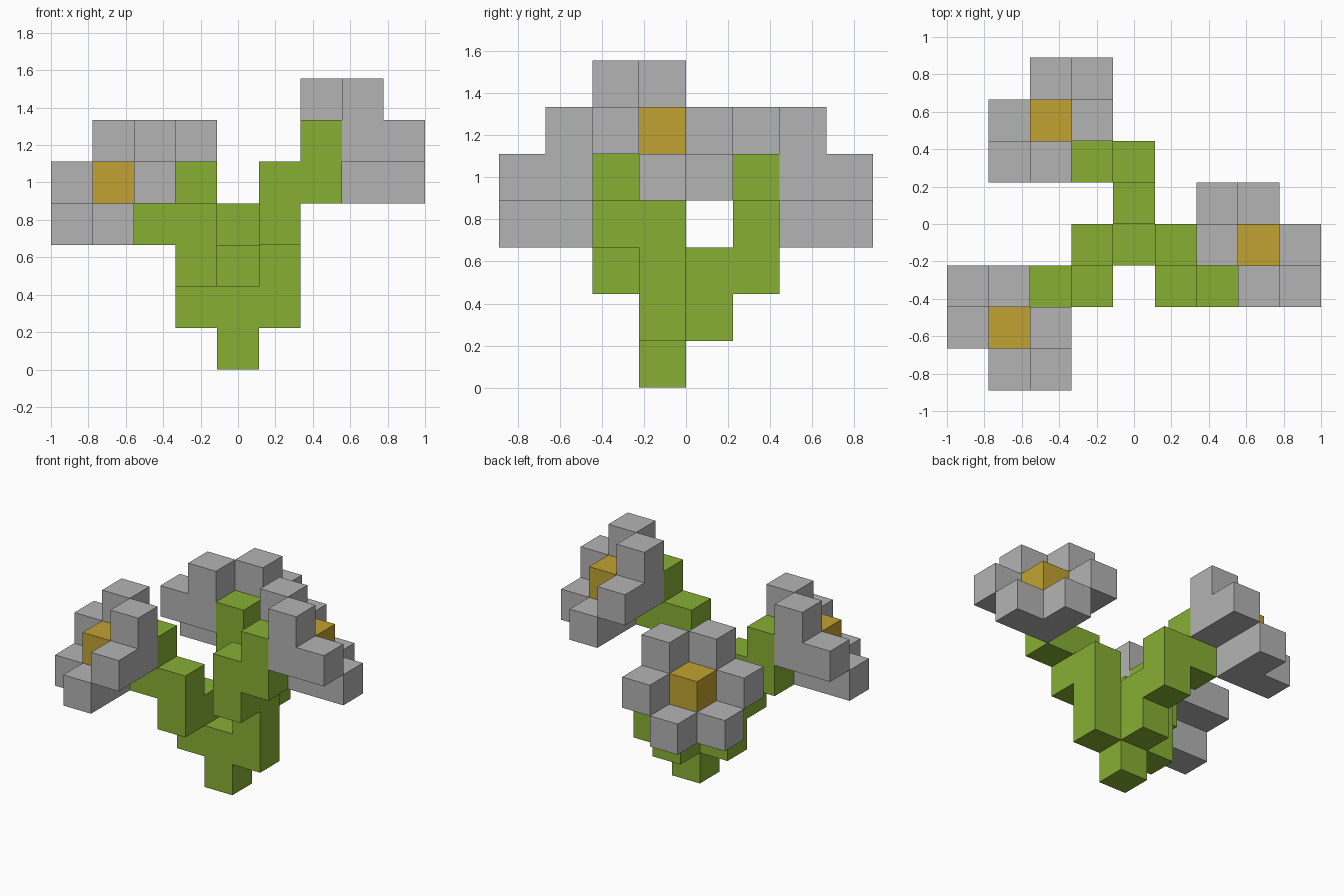
import bpy, bmesh
from mathutils import Vector

cube = bpy.data.objects.get("Cube")
if cube:
    bpy.data.objects.remove(cube, do_unlink=True)

U = 2 / 9                                # edge of one block
ORIGIN = Vector((-1, -8 / 9, 0))         # corner of block (0, 0, 0)


def material(name, rgb):
    m = bpy.data.materials.new(name)
    m.use_nodes = True
    m.diffuse_color = (*rgb, 1)
    bsdf = m.node_tree.nodes["Principled BSDF"]
    bsdf.inputs["Base Color"].default_value = (*rgb, 1)
    bsdf.inputs["Roughness"].default_value = 0.8
    return m


GREEN = material("leaf green", (0.242, 0.429, 0.034))
GREY = material("petal grey", (0.456, 0.456, 0.456))
GOLD = material("center gold", (0.533, 0.361, 0.032))


def blocks(name, cells, mat):
    """Join grid cells into one shell, keeping only the outer faces."""
    cells = set(cells)
    bm = bmesh.new()
    for c in cells:
        for axis in range(3):
            for side in (0, 1):
                near = list(c)
                near[axis] += 2 * side - 1
                if tuple(near) in cells:
                    continue
                a, b = (axis + 1) % 3, (axis + 2) % 3
                corners = [(0, 0), (1, 0), (1, 1), (0, 1)]
                if not side:
                    corners.reverse()
                verts = []
                for da, db in corners:
                    p = Vector(c)
                    p[axis] += side
                    p[a] += da
                    p[b] += db
                    verts.append(bm.verts.new(ORIGIN + p * U))
                bm.faces.new(verts)
    bmesh.ops.remove_doubles(bm, verts=bm.verts, dist=1e-4)
    mesh = bpy.data.meshes.new(name)
    bm.to_mesh(mesh)
    bm.free()
    mesh.materials.append(mat)
    obj = bpy.data.objects.new(name, mesh)
    bpy.context.collection.objects.link(obj)
    return obj


# Stem: trunk foot and fork, then three stepped branches
blocks("trunk", [(4, 3, 0), (4, 3, 1)], GREEN)
branches = {
    "left_branch": [(5, 3, 1), (5, 3, 2), (5, 3, 3), (5, 2, 3),
                    (5, 2, 4), (6, 2, 4), (6, 2, 5)],
    "right_branch": [(3, 3, 1), (3, 3, 2), (3, 2, 2), (3, 2, 3),
                     (2, 2, 3), (2, 2, 4)],
    "back_branch": [(4, 4, 1), (4, 4, 2), (4, 5, 2), (4, 5, 3),
                    (3, 5, 3), (3, 5, 4)],
}
for name, cells in branches.items():
    blocks(name, cells, GREEN)

# Flowers: six petals round a center, three blocks behind, tilted outward
PETALS = [(1, -1, 0), (-1, 1, 0), (1, 0, -1), (-1, 0, 1), (0, 1, -1), (0, -1, 1)]
BACKING = [(-1, 0, 0), (0, -1, 0), (0, 0, -1)]


def flower(name, center, sx, sy):
    x, y, z = center
    cells = [(x + sx * dx, y + sy * dy, z + dz) for dx, dy, dz in PETALS + BACKING]
    blocks(name + "_petals", cells, GREY)
    blocks(name + "_center", [center], GOLD)


flower("left_flower", (7, 3, 5), 1, 1)
flower("right_flower", (1, 1, 4), -1, -1)
flower("back_flower", (2, 6, 4), -1, 1)
